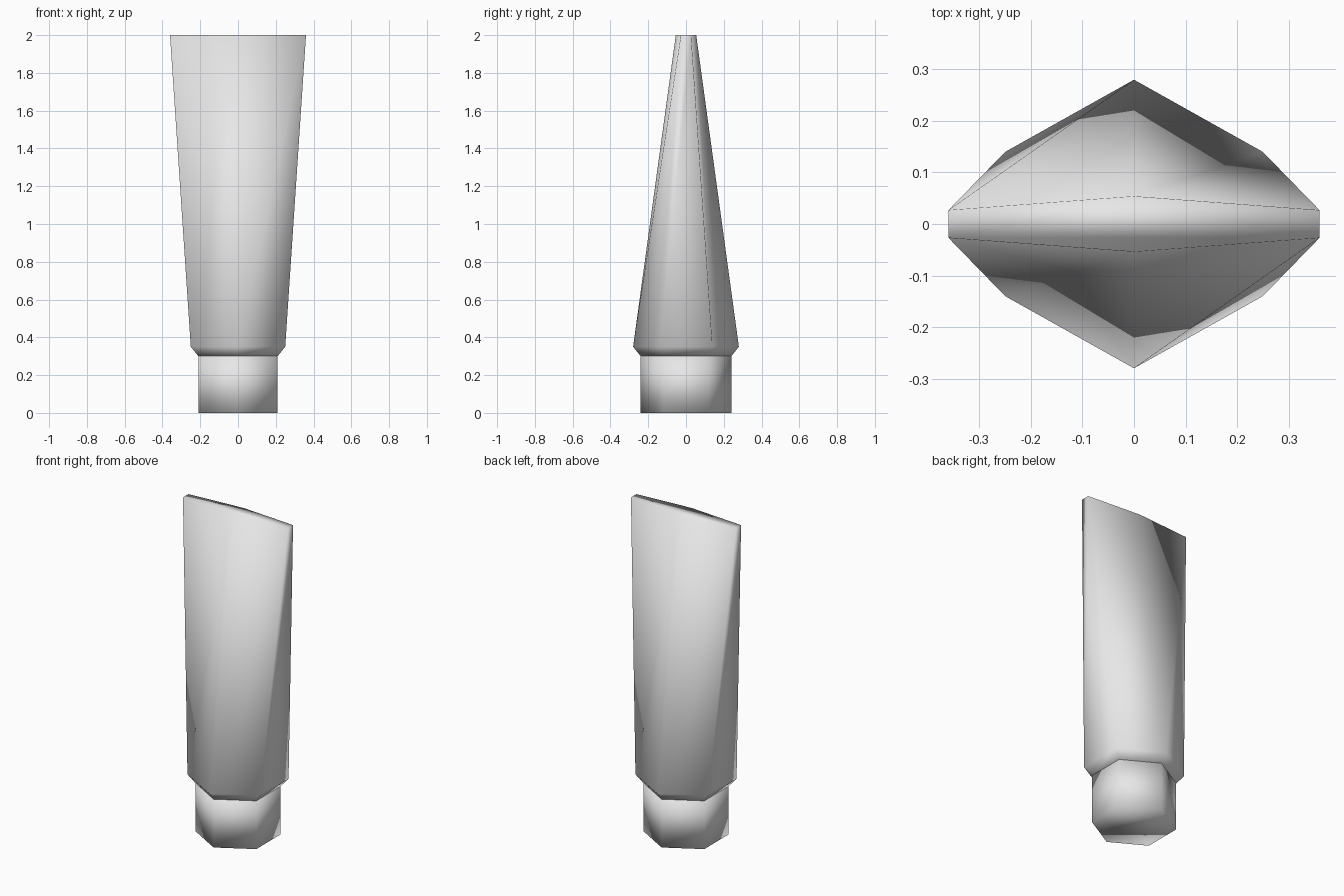
import bpy
import bmesh
import math

cube = bpy.data.objects.get("Cube")
if cube:
    bpy.data.objects.remove(cube, do_unlink=True)

grey = bpy.data.materials.new("plain_grey")
grey.use_nodes = True
grey.diffuse_color = (0.8, 0.8, 0.8, 1)
grey.node_tree.nodes["Principled BSDF"].inputs["Base Color"].default_value = (0.8, 0.8, 0.8, 1)

SIDES = 6


def loft(name, rings):
    """Closed six-sided solid through rings of (half width, half depth, height)."""
    bm = bmesh.new()
    loops = []
    for half_x, half_y, z in rings:
        loop = []
        for i in range(SIDES):
            a = math.tau * i / SIDES - math.pi / 2
            x = half_x * math.cos(a) / math.cos(math.pi / 6)
            loop.append(bm.verts.new((x, half_y * math.sin(a), z)))
        loops.append(loop)
    # Split the twisted side panels along one consistent diagonal
    for low, high in zip(loops, loops[1:]):
        for i in range(SIDES):
            j = (i + 1) % SIDES
            bm.faces.new((low[i], low[j], high[j]))
            bm.faces.new((low[i], high[j], high[i]))
    # End faces
    bm.faces.new(loops[0][::-1])
    bm.faces.new(loops[-1])
    for face in bm.faces:
        face.smooth = True
    mesh = bpy.data.meshes.new(name)
    bm.to_mesh(mesh)
    bm.free()
    mesh.materials.append(grey)
    obj = bpy.data.objects.new(name, mesh)
    bpy.context.collection.objects.link(obj)
    return obj


# Screw cap the tube stands on
loft("cap", [(0.21, 0.24, 0), (0.21, 0.24, 0.3)])

# Tube body: shoulder, then a taper to the flat crimped end
loft("tube_body", [(0.21, 0.24, 0.3), (0.25, 0.28, 0.35), (0.36, 0.054, 2)])
